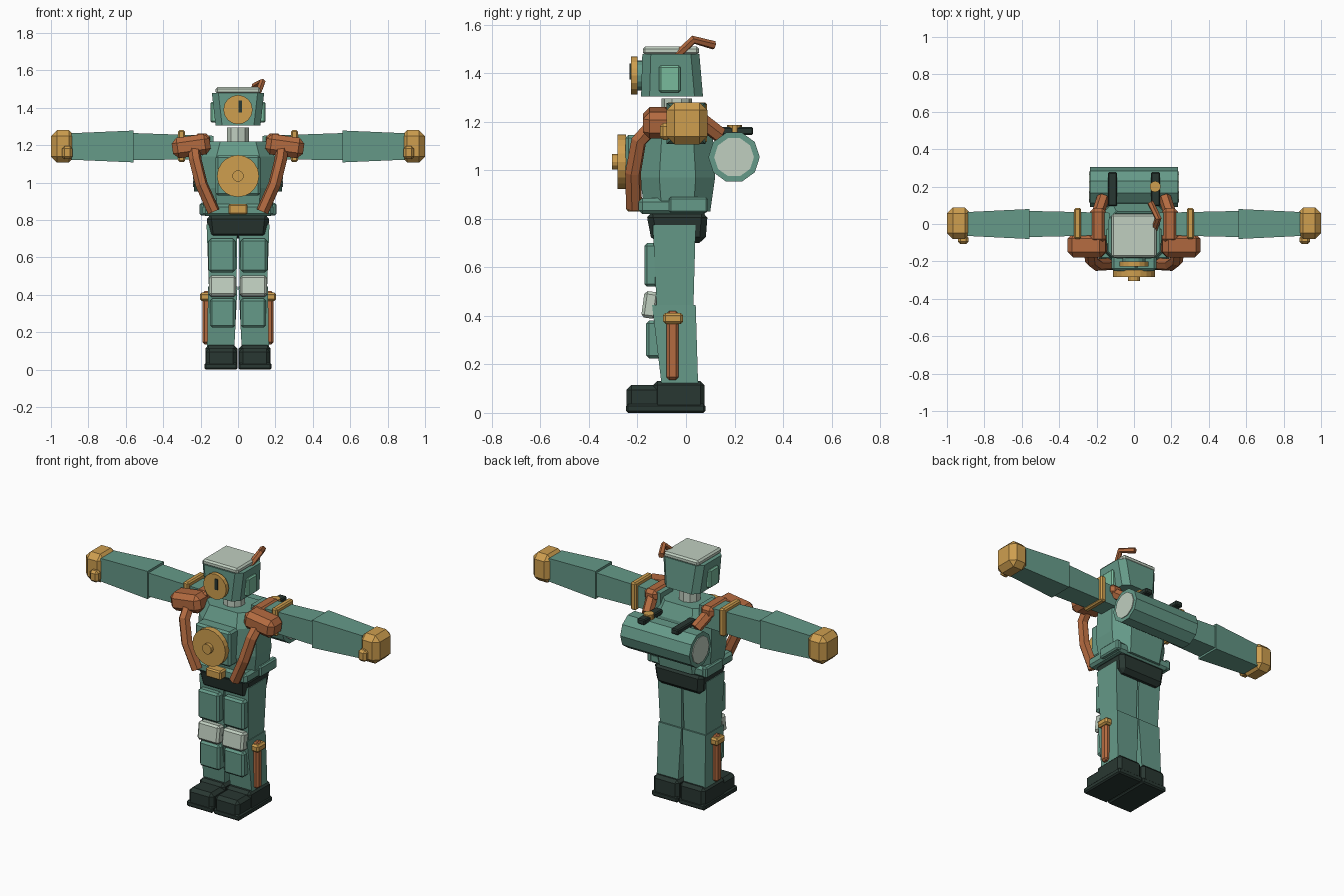
import bpy, bmesh, math
from mathutils import Vector, Matrix

cube = bpy.data.objects.get("Cube")
if cube:
    bpy.data.objects.remove(cube, do_unlink=True)


def material(name, rgb):
    col = [(c / 255) ** 2.2 for c in rgb] + [1]
    m = bpy.data.materials.new(name)
    m.use_nodes = True
    m.diffuse_color = col
    m.node_tree.nodes["Principled BSDF"].inputs["Base Color"].default_value = col
    return m


teal = material("teal_cloth", (101, 152, 135))
mint = material("mint_glass", (120, 185, 155))
pale = material("pale_grey", (190, 205, 190))
copper = material("copper", (178, 106, 66))
gold = material("brass", (205, 157, 80))
black = material("dark_rubber", (45, 58, 53))


def finish(name, bm, mat, bevel=0.0):
    bmesh.ops.recalc_face_normals(bm, faces=bm.faces)
    me = bpy.data.meshes.new(name)
    bm.to_mesh(me)
    bm.free()
    me.materials.append(mat)
    ob = bpy.data.objects.new(name, me)
    bpy.context.collection.objects.link(ob)
    if bevel:
        mod = ob.modifiers.new("Bevel", "BEVEL")
        mod.width = bevel
        mod.segments = 1
        mod.limit_method = "ANGLE"
    return ob


def loft(name, rings, mat, bevel=0.0):
    """Skin matching rings of points and cap both ends."""
    bm = bmesh.new()
    rows = [[bm.verts.new(p) for p in r] for r in rings]
    n = len(rows[0])
    for a, b in zip(rows, rows[1:]):
        for i in range(n):
            bm.faces.new((a[i], a[(i + 1) % n], b[(i + 1) % n], b[i]))
    bm.faces.new(rows[0])
    bm.faces.new(rows[-1])
    return finish(name, bm, mat, bevel)


def rect_z(x0, x1, y0, y1, z):
    return [(x0, y0, z), (x1, y0, z), (x1, y1, z), (x0, y1, z)]


def rect_x(x, y0, y1, z0, z1):
    return [(x, y0, z0), (x, y1, z0), (x, y1, z1), (x, y0, z1)]


def octagon(w, y0, y1, c, z):
    return [(-w + c, y0, z), (w - c, y0, z), (w, y0 + c, z), (w, y1 - c, z),
            (w - c, y1, z), (-w + c, y1, z), (-w, y1 - c, z), (-w, y0 + c, z)]


def box(name, x, y, z, mat, bevel=0.0, rot=None):
    """Box from (min, max) ranges, optionally turned about its centre."""
    c = Vector((sum(x) / 2, sum(y) / 2, sum(z) / 2))
    bm = bmesh.new()
    bmesh.ops.create_cube(bm, size=1)
    bmesh.ops.scale(bm, vec=(abs(x[1] - x[0]), y[1] - y[0], z[1] - z[0]), verts=bm.verts)
    if rot:
        bmesh.ops.rotate(bm, matrix=Matrix.Rotation(rot[0], 3, rot[1]), verts=bm.verts)
    bmesh.ops.translate(bm, vec=c, verts=bm.verts)
    return finish(name, bm, mat, bevel)


def disc(name, centre, r, depth, axis, mat, sides=16, bevel=0.0):
    bm = bmesh.new()
    bmesh.ops.create_cone(bm, cap_ends=True, segments=sides, radius1=r, radius2=r, depth=depth)
    if axis != "Z":
        turn = Matrix.Rotation(math.pi / 2, 3, "X" if axis == "Y" else "Y")
        bmesh.ops.rotate(bm, matrix=turn, verts=bm.verts)
    bmesh.ops.translate(bm, vec=centre, verts=bm.verts)
    return finish(name, bm, mat, bevel)


def tube(name, pts, r, mat):
    """Faceted pipe along a polyline."""
    cu = bpy.data.curves.new(name, "CURVE")
    cu.dimensions = "3D"
    cu.bevel_depth = r
    cu.bevel_resolution = 1
    cu.use_fill_caps = True
    sp = cu.splines.new("POLY")
    sp.points.add(len(pts) - 1)
    for p, q in zip(sp.points, pts):
        p.co = (*q, 1)
    tmp = bpy.data.objects.new(name, cu)
    bpy.context.collection.objects.link(tmp)
    me = bpy.data.meshes.new_from_object(tmp.evaluated_get(bpy.context.evaluated_depsgraph_get()))
    bpy.data.objects.remove(tmp, do_unlink=True)
    me.materials.clear()
    me.materials.append(mat)
    for p in me.polygons:
        p.use_smooth = False
    bpy.context.collection.objects.link(bpy.data.objects.new(name, me))


# Head, cap plate, eye and antenna
loft("head", [octagon(0.12, -0.185, 0.07, 0.035, 1.305), octagon(0.14, -0.18, 0.055, 0.035, 1.48)], teal)
box("cap_plate", (-0.12, 0.12), (-0.178, 0.054), (1.475, 1.51), pale, 0.01)
disc("eye_mount", (0, -0.195, 1.39), 0.062, 0.03, "Y", teal)
disc("eye_rim", (0, -0.213, 1.39), 0.078, 0.026, "Y", gold)
box("eye_slot", (0.004, 0.022), (-0.232, -0.224), (1.375, 1.44), black)
tube("antenna", [(0.105, -0.035, 1.475), (0.13, 0.03, 1.538), (0.088, 0.115, 1.515)], 0.018, copper)

# Neck and torso
disc("neck", (0, -0.038, 1.25), 0.063, 0.09, "Z", pale, 10)
loft("torso", [octagon(0.18, -0.17, 0.10, 0.07, 0.83), octagon(0.2, -0.19, 0.12, 0.08, 0.97),
               octagon(0.195, -0.18, 0.11, 0.08, 1.14), octagon(0.155, -0.14, 0.07, 0.06, 1.22)], teal)
box("jacket_hem", (-0.19, 0.19), (-0.195, 0.09), (0.82, 0.885), teal, 0.015)
loft("pelvis", [rect_z(-0.155, 0.155, -0.14, 0.08, 0.70), rect_z(-0.17, 0.17, -0.165, 0.09, 0.83)], black, 0.025)

# Chest dial and buckle
box("chest_plate", (-0.12, 0.12), (-0.25, -0.16), (0.93, 1.145), teal, 0.012)
disc("chest_dial", (0, -0.265, 1.035), 0.112, 0.036, "Y", gold, 20)
disc("dial_hub", (0, -0.29, 1.035), 0.031, 0.03, "Y", gold, 12)
box("buckle", (-0.052, 0.052), (-0.245, -0.18), (0.83, 0.885), gold, 0.008)

# Back tank with clips and valve
disc("back_tank", (0, 0.198, 1.054), 0.106, 0.47, "X", teal, 10)
disc("valve", (0.113, 0.2, 1.172), 0.03, 0.03, "Z", gold, 10)

for s, side in ((1, "left"), (-1, "right")):
    def X(a, b):
        return tuple(sorted((s * a, s * b)))

    def path(pts):
        return [(s * x, y, z) for x, y, z in pts]

    disc("tank_end_" + side, (s * 0.236, 0.198, 1.054), 0.082, 0.008, "X", pale, 10)
    box("tank_clip_" + side, X(0.09, 0.14), (0.095, 0.277), (1.145, 1.178), black, 0.006)
    box("ear_" + side, X(0.11, 0.148), (-0.112, -0.022), (1.32, 1.432), mint, 0.008)
    box("hip_tab_" + side, X(0.17, 0.205), (-0.07, 0.09), (0.825, 0.89), teal, 0.008)

    # Arm, band and hand
    loft("upper_arm_" + side, [rect_x(s * 0.13, -0.06, 0.06, 1.125, 1.25),
                               rect_x(s * 0.57, -0.07, 0.07, 1.12, 1.265)], teal)
    loft("forearm_" + side, [rect_x(s * 0.56, -0.08, 0.08, 1.108, 1.278),
                             rect_x(s * 0.89, -0.064, 0.064, 1.122, 1.264)], teal)
    box("arm_band_" + side, X(0.283, 0.32), (-0.08, 0.086), (1.11, 1.28), gold, 0.008)
    box("hand_" + side, X(0.872, 1.0), (-0.08, 0.088), (1.107, 1.28), gold, 0.032)
    box("thumb_" + side, X(0.885, 0.942), (-0.108, -0.06), (1.125, 1.195), gold, 0.014)

    # Shoulder pad and harness
    box("shoulder_pad_" + side, X(0.148, 0.352), (-0.178, -0.05), (1.14, 1.25), copper, 0.028,
        (s * math.radians(8), "Y"))
    box("shoulder_strap_" + side, X(0.15, 0.235), (-0.1, 0.085), (1.19, 1.262), copper, 0.02)
    tube("front_strap_" + side, path([(0.235, -0.14, 1.18), (0.228, -0.195, 1.12), (0.195, -0.218, 0.99),
                                      (0.13, -0.214, 0.845)]), 0.034, copper)
    tube("back_strap_" + side, path([(0.195, 0.05, 1.215), (0.165, 0.14, 1.145)]), 0.034, copper)

    # Leg with front pads
    loft("thigh_" + side, [rect_z(s * 0.008, s * 0.155, -0.12, 0.03, 0.42),
                           rect_z(s * 0.004, s * 0.168, -0.137, 0.04, 0.775)], teal)
    loft("shin_" + side, [rect_z(s * 0.02, s * 0.165, -0.1, 0.05, 0.11),
                          rect_z(s * 0.003, s * 0.16, -0.14, 0.04, 0.445)], teal)
    box("thigh_pad_" + side, X(0.014, 0.157), (-0.172, -0.115), (0.52, 0.70), teal, 0.012)
    box("knee_pad_" + side, X(0.01, 0.155), (-0.178, -0.118), (0.39, 0.50), pale, 0.012,
        (math.radians(-8), "X"))
    box("shin_pad_" + side, X(0.014, 0.15), (-0.165, -0.1), (0.225, 0.38), teal, 0.012)

    # Side baton
    box("baton_" + side, X(0.14, 0.19), (-0.08, -0.03), (0.135, 0.42), copper, 0.012)
    box("baton_clip_" + side, X(0.14, 0.204), (-0.095, -0.012), (0.367, 0.412), gold, 0.01)

    # Boot
    box("sole_" + side, X(0.003, 0.18), (-0.247, 0.08), (0, 0.036), black, 0.008)
    box("boot_toe_" + side, X(0.006, 0.172), (-0.245, -0.05), (0.01, 0.115), black, 0.02)
    box("boot_heel_" + side, X(0.004, 0.175), (-0.135, 0.077), (0.01, 0.132), black, 0.018)
